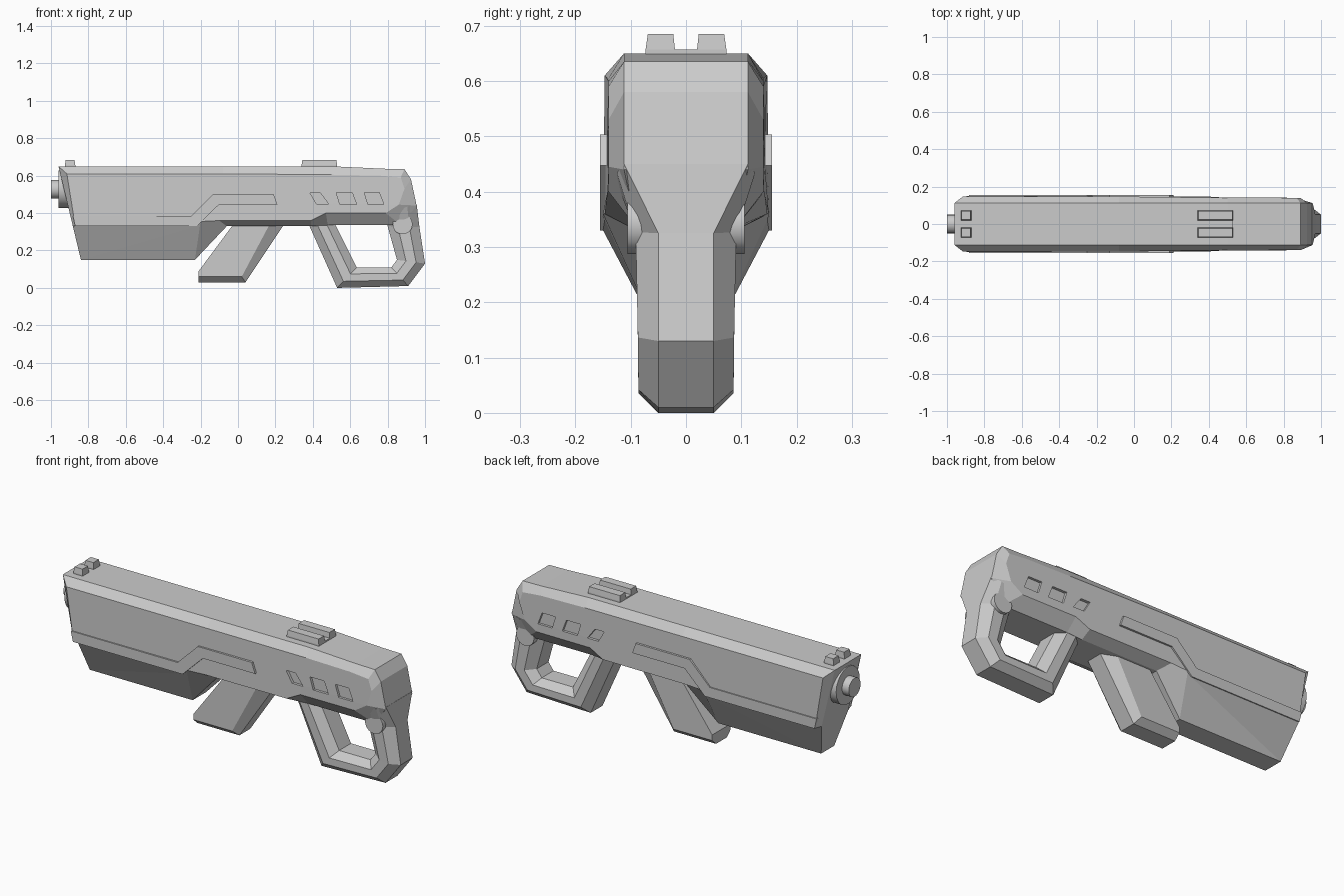
import bpy, bmesh, math
from mathutils import Matrix

if "Cube" in bpy.data.objects:
    bpy.data.objects.remove(bpy.data.objects["Cube"])


def finish(name, bm):
    bmesh.ops.recalc_face_normals(bm, faces=bm.faces)
    me = bpy.data.meshes.new(name)
    bm.to_mesh(me)
    bm.free()
    ob = bpy.data.objects.new(name, me)
    bpy.context.collection.objects.link(ob)
    return ob


def bridge(bm, a, b, closed=True):
    n = len(a)
    for i in range(n if closed else n - 1):
        j = (i + 1) % n
        bm.faces.new((a[i], a[j], b[j], b[i]))


def loft(name, rings, loop_caps=True):
    """Join equal-length closed rings and cap both ends."""
    bm = bmesh.new()
    vr = [[bm.verts.new(p) for p in r] for r in rings]
    for a, b in zip(vr, vr[1:]):
        bridge(bm, a, b)
    bm.faces.new(vr[0])
    bm.faces.new(vr[-1])
    return finish(name, bm)


def chamfered(name, rim, face):
    """Symmetric slab: rim and face profiles are (x, z, half width)."""
    ring = lambda pts, s: [(x, s * y, z) for x, z, y in pts]
    return loft(name, [ring(face, -1), ring(rim, -1), ring(rim, 1), ring(face, 1)])


def slabs(name, profiles, y0, y1, mirror=True):
    """Flat x-z profiles extruded from y0 to y1, on both sides."""
    bm = bmesh.new()
    for pts in profiles:
        for s in ((1, -1) if mirror else (1,)):
            a = [bm.verts.new((x, s * y0, z)) for x, z in pts]
            b = [bm.verts.new((x, s * y1, z)) for x, z in pts]
            bridge(bm, a, b)
            bm.faces.new(a)
            bm.faces.new(b)
    return finish(name, bm)


def cylinder(name, r, x, y, z, length, axis, sides=20):
    bm = bmesh.new()
    bmesh.ops.create_cone(bm, cap_ends=True, segments=sides, radius1=r, radius2=r, depth=length,
                          matrix=Matrix.Translation((x, y, z)) @ Matrix.Rotation(math.pi / 2, 4, axis))
    ob = finish(name, bm)
    bpy.context.view_layer.objects.active = ob
    ob.select_set(True)
    bpy.ops.object.shade_smooth_by_angle(angle=math.radians(35))
    ob.select_set(False)
    return ob


# Main body with chamfered edges and the deep fore-end
body = chamfered(
    "body",
    [(-.96, .65, .112), (-.08, .65, .112), (.5, .65, .112), (.78, .637, .112), (.89, .635, .112),
     (.925, .58, .112), (.955, .44, .112), (.87, .335, .09), (.48, .335, .09), (.39, .33, .09),
     (-.06, .33, .09), (-.23, .15, .055), (-.84, .15, .055), (-.883, .33, .112)],
    [(-.915, .61, .147), (-.08, .61, .147), (.5, .605, .14), (.76, .60, .14), (.87, .59, .14),
     (.89, .53, .14), (.86, .445, .14), (.79, .40, .14), (.47, .40, .142), (.39, .36, .147),
     (-.1, .36, .15), (-.2, .355, .15), (-.22, .33, .15), (-.87, .33, .15)])

# Recessed side vents
vents = slabs("vent_cutter", [
    [(.385, .508), (.44, .508), (.485, .448), (.42, .448)],
    [(.525, .51), (.61, .51), (.635, .445), (.545, .445)],
    [(.675, .51), (.755, .51), (.78, .445), (.695, .445)]], .128, .2)
vents.hide_render = True
vents.hide_set(True)
cut = body.modifiers.new("vents", 'BOOLEAN')
cut.operation = 'DIFFERENCE'
cut.solver = 'EXACT'
cut.object = vents

# Raised stepped trim along each side
slabs("side_trim", [[(-.883, .385), (-.25, .385), (-.13, .503), (.19, .503), (.21, .447),
                     (-.1, .447), (-.22, .33), (-.87, .33)]], .13, .1555)

# Slanted forward grip
chamfered("forward_grip",
          [(-.21, .03, .045), (.04, .03, .045), (.26, .36, .045), (-.01, .36, .045), (-.21, .09, .045)],
          [(-.21, .06, .078), (.02, .06, .078), (.18, .36, .078), (-.01, .36, .078), (-.21, .09, .078)])

# Looped rear handle: stations of (outer point, inner point, rim half width, face half width)
stations = [((.36, .38), (.50, .38), .05, .09),
            ((.53, 0), (.635, .11), .05, .086),
            ((.91, .01), (.82, .11), .05, .086),
            ((1.0, .13), (.85, .15), .05, .087),
            ((.97, .325), (.80, .33), .05, .091),
            ((.955, .45), (.80, .40), .112, .125)]
rings = []
for o, i, rim, face in stations:
    section = [(0, -rim), (.32, -face), (.68, -face), (1, -rim),
               (1, rim), (.68, face), (.32, face), (0, rim)]
    rings.append([(o[0] + (i[0] - o[0]) * t, y, o[1] + (i[1] - o[1]) * t) for t, y in section])
loft("rear_handle", rings)
cylinder("handle_pivot", .053, .88, 0, .34, .212, 'X')

# Muzzle ring and barrel tip
cylinder("muzzle_ring", .1, -.91, 0, .527, .1, 'Y')
cylinder("barrel_tip", .05, -.95, 0, .527, .1, 'Y')

# Sights: paired tapered blocks on the top
for label, x0, x1 in (("front_sight", -.925, -.87), ("rear_sight", .34, .53)):
    for side, s in (("left", 1), ("right", -1)):
        ring = lambda z, y0, y1, d: [(x0 + d, s * y0, z), (x1 - d, s * y0, z),
                                     (x1 - d, s * y1, z), (x0 + d, s * y1, z)]
        loft(f"{label}_{side}", [ring(.64, .02, .073, 0), ring(.657, .02, .073, 0),
                                 ring(.685, .023, .069, .004)])
slabs("rear_sight_base", [[(.34, .64), (.53, .64), (.53, .657), (.34, .657)]], -.073, .073, False)
